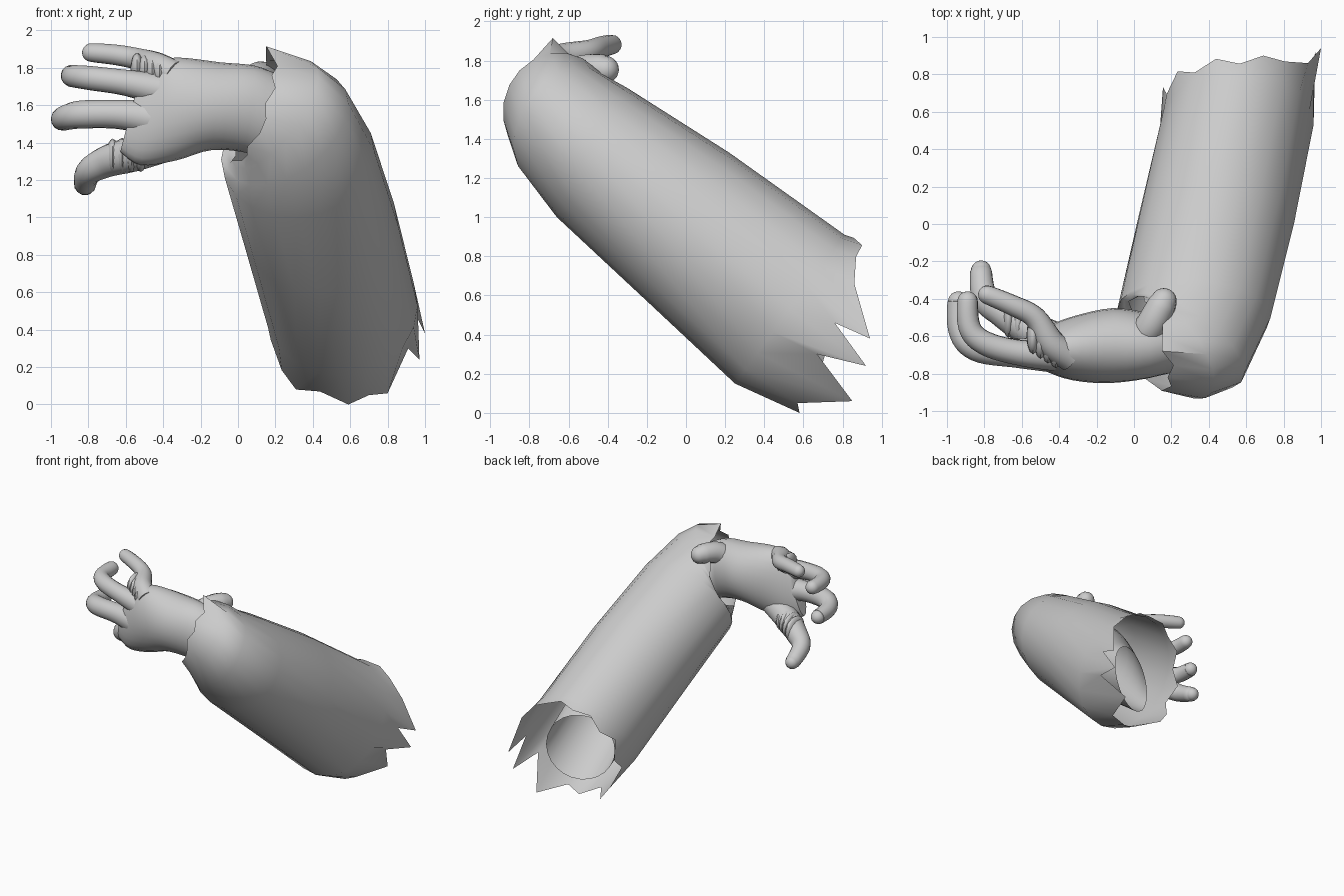
import bpy, bmesh, math
from mathutils import Vector as V

if "Cube" in bpy.data.objects:
    bpy.data.objects.remove(bpy.data.objects["Cube"])


def finish(name, bm, angle=50):
    bmesh.ops.recalc_face_normals(bm, faces=bm.faces)
    mesh = bpy.data.meshes.new(name)
    bm.to_mesh(mesh)
    bm.free()
    ob = bpy.data.objects.new(name, mesh)
    bpy.context.collection.objects.link(ob)
    bpy.ops.object.select_all(action='DESELECT')
    ob.select_set(True)
    bpy.context.view_layer.objects.active = ob
    bpy.ops.object.shade_smooth_by_angle(angle=math.radians(angle))
    return ob


def ellipse(c, a, b, sides):
    c, a, b = V(c), V(a), V(b)
    return [c + a * math.cos(math.tau * i / sides) + b * math.sin(math.tau * i / sides)
            for i in range(sides)]


def loft(name, rings, cap_start=False, cap_end=False, angle=50):
    bm = bmesh.new()
    vs = [[bm.verts.new(p) for p in r] for r in rings]
    n = len(rings[0])
    for r, s in zip(vs, vs[1:]):
        for i in range(n):
            bm.faces.new((r[i], r[(i + 1) % n], s[(i + 1) % n], s[i]))
    if cap_start:
        bm.faces.new(vs[0])
    if cap_end:
        bm.faces.new(vs[-1])
    return finish(name, bm, angle)


def spline(rows, steps):
    """Catmull-Rom through rows of vectors."""
    out = []
    for i in range(len(rows) - 1):
        p = [rows[max(i - 1, 0)], rows[i], rows[i + 1], rows[min(i + 2, len(rows) - 1)]]
        for k in range(steps):
            t = k / steps
            w = (-t + 2*t*t - t**3, 2 - 5*t*t + 3*t**3, t + 4*t*t - 3*t**3, -t*t + t**3)
            out.append([sum((q[j] * f * 0.5 for q, f in zip(p, w)), V((0, 0, 0)))
                        for j in range(len(rows[0]))])
    out.append(rows[-1])
    return out


def finger(name, points, radii, sides=14):
    rows = [[V(p), V((r, 0, 0))] for p, r in zip(points, radii)]
    path = [(r[0], r[1].x) for r in spline(rows, 6)]
    tip, rad = path[-1]
    d = (tip - path[-2][0]).normalized()
    # rounded fingertip, kept inside the final point
    path = [q for q in path if (q[0] - tip).dot(d) < -rad or (q[0] - tip).length > rad * 1.6]
    base = tip - d * rad
    for k in range(6):
        t = k / 5 * math.radians(86)
        path.append((base + d * rad * math.sin(t), rad * math.cos(t)))
    rings, ref = [], V((0.1, 0.1, 1))
    for i, (p, r) in enumerate(path):
        tan = (path[min(i + 1, len(path) - 1)][0] - path[max(i - 1, 0)][0]).normalized()
        side = tan.cross(ref).normalized()
        rings.append(ellipse(p, side * r, side.cross(tan) * r, sides))
    return loft(name, rings, True, True)


# Sleeve: tapering tube that turns towards the hand at the wrist
sleeve_rows = [
    ((0.565, 0.68, 0.47), (0.41, 0, 0), (0, 0.16, 0.43)),
    ((0.55, 0.53, 0.53), (0.41, 0, 0), (0, 0.28, 0.38)),
    ((0.435, 0.00, 0.96), (0.42, 0, 0), (0, 0.22, 0.37)),
    ((0.32, -0.48, 1.33), (0.41, -0.02, 0.02), (0, 0.18, 0.33)),
    ((0.26, -0.625, 1.47), (0.33, -0.17, 0.14), (0, 0.19, 0.265)),
    ((0.19, -0.66, 1.55), (0.24, -0.19, 0.20), (0.01, 0.20, 0.21)),
    ((0.09, -0.64, 1.57), (0.11, -0.18, 0.19), (0.02, 0.18, 0.19)),
]
rings = [ellipse(*row, 20) for row in sleeve_rows]
# Torn elbow end: small waves plus sharp points
torn = [0, 0, 0, .07, .08, .02, .06, .0, .05, -.04, .06, -.03, .12, 0, -.03, 0, 0, 0, 0, 0]
rings[0] = [p + V((0, 0.85, -0.28)) * t for p, t in zip(rings[0], torn)]
spikes = {2: (.93, .86, .66), 1: (1.0, .94, .38), 0: (.96, .76, .46), 19: (.97, .92, .24),
          18: (.91, .67, .30), 17: (.80, .85, .06), 16: (.70, .57, .05), 15: (.59, .58, 0),
          13: (.31, .70, .08)}
for i, p in spikes.items():
    rings[0][i] = V(p)
# Torn cuff
rings[-1] = [p + V((-0.02 if i % 3 == 0 else 0.01, 0, 0)) for i, p in enumerate(rings[-1])]
rings[-1][2] += V((-0.05, 0, 0.08))
loft("sleeve", rings, angle=55)

# Forearm inside the sleeve, wrist and palm
arm_rows = [
    ((0.55, 0.62, 0.42), (0.25, 0.10, 0), (0, 0, 0.27)),
    ((0.46, 0.10, 0.88), (0.28, 0, 0), (0, 0.15, 0.23)),
    ((0.35, -0.42, 1.29), (0.25, -0.05, 0.05), (0, 0.15, 0.20)),
    ((0.26, -0.59, 1.47), (0.17, -0.12, 0.09), (0, 0.12, 0.21)),
    ((0.10, -0.64, 1.57), (0.04, -0.17, 0), (0.03, 0, 0.23)),
    ((-0.12, -0.65, 1.595), (0, -0.20, 0), (0.02, 0, 0.235)),
    ((-0.33, -0.665, 1.58), (0, -0.17, 0), (0, 0, 0.275)),
    ((-0.48, -0.67, 1.55), (0, -0.115, 0), (0.04, 0, 0.27)),
    ((-0.58, -0.68, 1.54), (0, -0.06, 0), (0.05, 0, 0.19)),
]
rows = spline([[V(v) for v in r] for r in arm_rows], 4)
loft("arm_and_palm", [ellipse(*r, 24) for r in rows], cap_end=True)

# Curled fingers
finger("index_finger",
       [(-0.34, -0.71, 1.76), (-0.44, -0.64, 1.81), (-0.53, -0.50, 1.845),
        (-0.66, -0.43, 1.87), (-0.83, -0.36, 1.885)],
       [0.08, 0.075, 0.06, 0.055, 0.05])
finger("middle_finger",
       [(-0.40, -0.70, 1.68), (-0.60, -0.69, 1.72), (-0.79, -0.64, 1.745),
        (-0.88, -0.55, 1.755), (-0.89, -0.36, 1.76)],
       [0.09, 0.07, 0.065, 0.06, 0.055])
finger("ring_finger",
       [(-0.40, -0.69, 1.52), (-0.62, -0.69, 1.55), (-0.84, -0.66, 1.55),
        (-0.93, -0.56, 1.53), (-0.94, -0.36, 1.52)],
       [0.11, 0.08, 0.075, 0.065, 0.055])
finger("little_finger",
       [(-0.38, -0.64, 1.40), (-0.56, -0.56, 1.34), (-0.70, -0.47, 1.30),
        (-0.80, -0.39, 1.24), (-0.82, -0.20, 1.15)],
       [0.10, 0.095, 0.085, 0.07, 0.055])

# Thumb resting behind the cuff
finger("thumb",
       [(0.02, -0.62, 1.66), (0.08, -0.56, 1.73), (0.13, -0.47, 1.755), (0.19, -0.35, 1.75)],
       [0.09, 0.085, 0.08, 0.07])


# Creased skin at the two outer knuckles
def creases(name, centre, radius, step, count):
    bm = bmesh.new()
    for k in range(count):
        res = bmesh.ops.create_uvsphere(bm, u_segments=12, v_segments=8, radius=1)
        for v in res["verts"]:
            v.co = V((v.co.x * 0.035, v.co.y * radius, v.co.z * radius * 0.8)) \
                + V(centre) + V(step) * k
    finish(name, bm)


creases("index_knuckle_creases", (-0.42, -0.67, 1.77), 0.10, (-0.04, 0.025, 0.01), 4)
creases("little_knuckle_creases", (-0.52, -0.58, 1.34), 0.12, (-0.05, 0.03, -0.005), 4)
